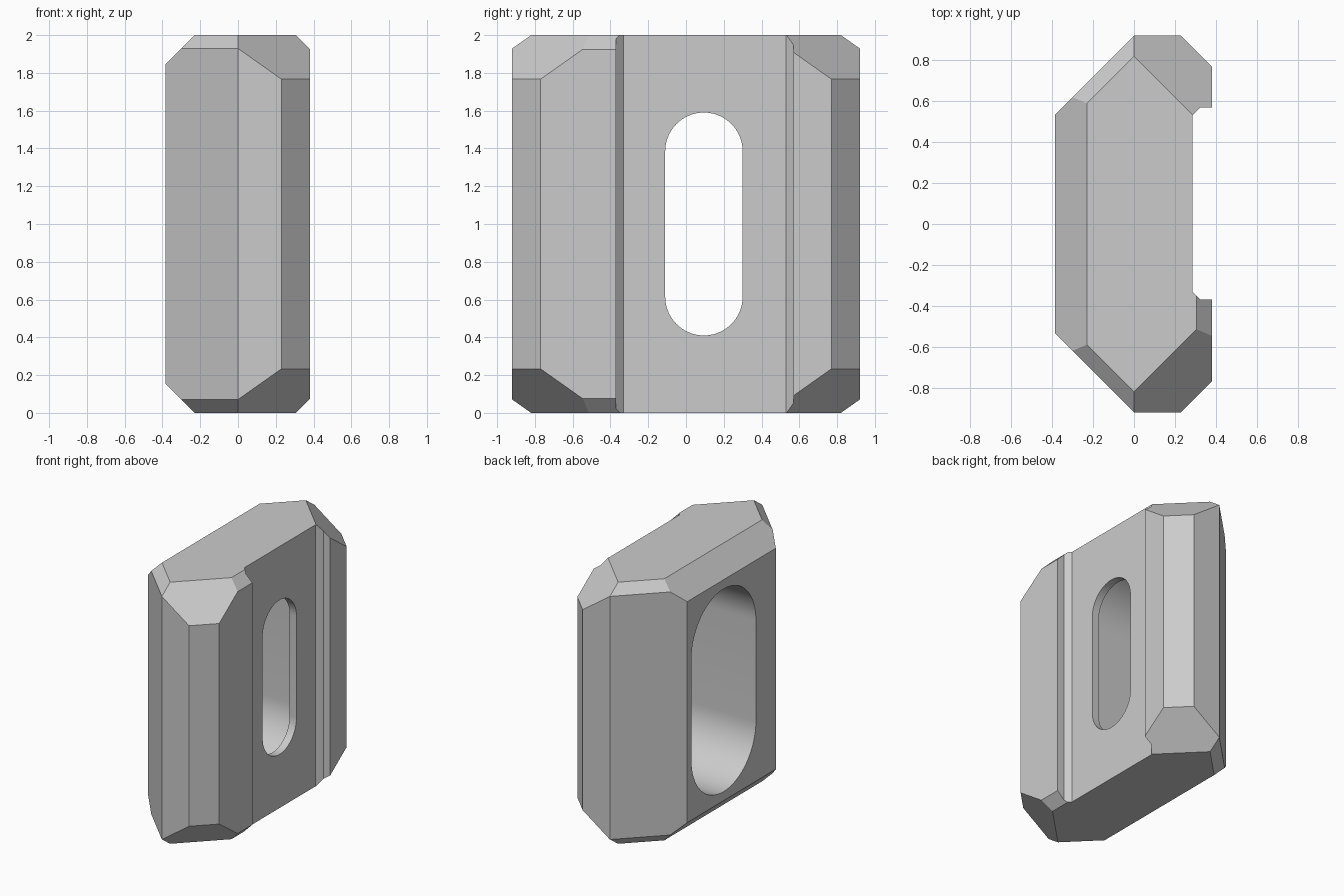
import bpy, bmesh
from math import radians, pi, sin, cos, sqrt
from mathutils import Vector

if "Cube" in bpy.data.objects:
    bpy.data.objects.remove(bpy.data.objects["Cube"], do_unlink=True)

grey = bpy.data.materials.new("light_grey")
grey.use_nodes = True
colour = (0.6, 0.6, 0.6, 1)
grey.diffuse_color = colour
grey.node_tree.nodes["Principled BSDF"].inputs["Base Color"].default_value = colour


def prism(outline, direction):
    """Closed prism: a flat outline swept along a direction."""
    bm = bmesh.new()
    base = bm.faces.new([bm.verts.new(p) for p in outline])
    top = bmesh.ops.extrude_face_region(bm, geom=[base], use_keep_orig=True)["geom"]
    bmesh.ops.translate(bm, vec=direction, verts=[v for v in top if isinstance(v, bmesh.types.BMVert)])
    bmesh.ops.recalc_face_normals(bm, faces=bm.faces)
    return bm


def make_object(name, bm):
    mesh = bpy.data.meshes.new(name)
    bm.to_mesh(mesh)
    bm.free()
    mesh.materials.append(grey)
    obj = bpy.data.objects.new(name, mesh)
    bpy.context.collection.objects.link(obj)
    return obj


def chamfer(bm, point, normal):
    """Slice off everything beyond a plane and cap the cut."""
    geom = bm.verts[:] + bm.edges[:] + bm.faces[:]
    cut = bmesh.ops.bisect_plane(bm, geom=geom, dist=1e-5, plane_co=point, plane_no=normal,
                                 clear_outer=True)["geom_cut"]
    edges = [e for e in cut if isinstance(e, bmesh.types.BMEdge) and e.is_boundary]
    if edges:
        bmesh.ops.edgenet_fill(bm, edges=edges)
    bmesh.ops.recalc_face_normals(bm, faces=bm.faces)


def slot_cutter(name, radius, x0, x1, half=0.385, centre_y=0.095, steps=32):
    outline = []
    for end in (0, 1):
        for i in range(steps + 1):
            a = pi * (end + i / steps)
            z = 1 + (half if end == 0 else -half) + radius * sin(a)
            outline.append((x0, centre_y + radius * cos(a), z))
    obj = make_object(name, prism(outline, (x1 - x0, 0, 0)))
    obj.hide_render = True
    return obj


# Body: plan outline with the shallow channel on the +x side
plan = [(0, 0.92), (0.23, 0.92), (0.38, 0.77), (0.38, 0.57), (0.325, 0.57), (0.285, 0.53),
        (0.285, -0.33), (0.325, -0.37), (0.38, -0.37), (0.38, -0.77), (0.23, -0.92),
        (0, -0.92), (-0.385, -0.535), (-0.385, 0.535)]
body_mesh = prism([(x, y, 0) for x, y in plan], (0, 0, 2))

# Bevelled rims at both ends
for up in (1, -1):
    z = 1 + up
    for sx in (1, -1):
        for sy in (1, -1):
            chamfer(body_mesh, Vector((0, 0.82 * sy, z)), Vector((sx, sy, up * sqrt(2))).normalized())
    for x, side in ((-0.23, -1), (0.305, 1)):
        chamfer(body_mesh, Vector((x, 0, z)), Vector((side, 0, up)).normalized())
body = make_object("body", body_mesh)

# Through slot and the wide counterbored slot behind it
for cutter in (slot_cutter("wide_slot_cutter", 0.39, -0.6, 0.227),
               slot_cutter("through_slot_cutter", 0.205, 0.1, 0.6)):
    bpy.ops.object.select_all(action="DESELECT")
    body.select_set(True)
    bpy.context.view_layer.objects.active = body
    mod = body.modifiers.new("slot", "BOOLEAN")
    mod.operation = "DIFFERENCE"
    mod.solver = "EXACT"
    mod.object = cutter
    bpy.ops.object.modifier_apply(modifier=mod.name)
    bpy.data.objects.remove(cutter, do_unlink=True)

bpy.ops.object.shade_smooth_by_angle(angle=radians(20))
